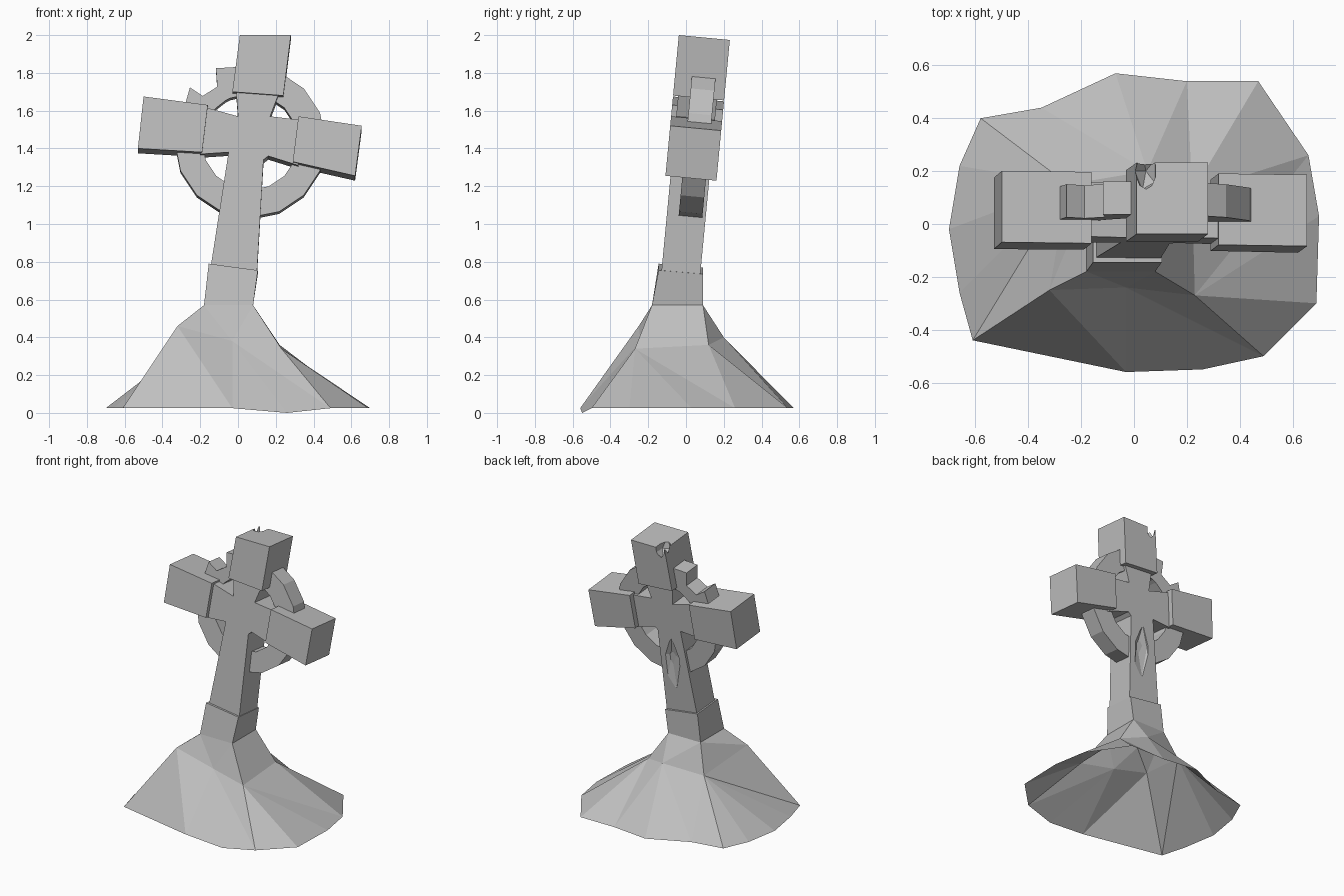
import bpy, bmesh, math
from mathutils import Vector

cube = bpy.data.objects.get("Cube")
if cube:
    bpy.data.objects.remove(cube, do_unlink=True)

# One weathered stone colour
stone = bpy.data.materials.new("grey_stone")
stone.use_nodes = True
colour = (0.52, 0.52, 0.52, 1)
stone.diffuse_color = colour
stone.node_tree.nodes["Principled BSDF"].inputs["Base Color"].default_value = colour

LEAN = 0.095  # backward lean of the whole cross


def make_object(name, verts, faces, closed=True):
    mesh = bpy.data.meshes.new(name)
    mesh.from_pydata(verts, [], faces)
    if closed:
        bm = bmesh.new()
        bm.from_mesh(mesh)
        bmesh.ops.recalc_face_normals(bm, faces=bm.faces)
        bm.to_mesh(mesh)
        bm.free()
    mesh.materials.append(stone)
    obj = bpy.data.objects.new(name, mesh)
    bpy.context.collection.objects.link(obj)
    return obj


def leaning(x, z, front, depth):
    """Point on a leaning slab; depth runs backwards and slightly down."""
    return (x, front + depth + LEAN * (z - 1.4), z - LEAN * depth)


def slab(name, outline, front, depth):
    n = len(outline)
    verts = [leaning(x, z, front, d) for d in (0, depth) for x, z in outline]
    faces = [list(range(n)), list(range(n, 2 * n))]
    faces += [[i, (i + 1) % n, n + (i + 1) % n, n + i] for i in range(n)]
    return make_object(name, verts, faces)


def chip(obj, location, scale):
    """Break a faceted piece of stone out of an object."""
    bpy.ops.mesh.primitive_ico_sphere_add(subdivisions=1, radius=1, location=location)
    cutter = bpy.context.object
    cutter.scale = scale
    cutter.hide_render = True
    cutter.data.materials.append(stone)
    bpy.context.view_layer.update()
    mod = obj.modifiers.new("chip", "BOOLEAN")
    mod.operation, mod.object, mod.solver = "DIFFERENCE", cutter, "EXACT"
    with bpy.context.temp_override(object=obj, active_object=obj):
        bpy.ops.object.modifier_apply(modifier=mod.name)
    bpy.data.objects.remove(cutter, do_unlink=True)


# Earth mound: three rings joined by triangles, open underneath
collar = [(-0.18, -0.18, 0.57), (0.08, -0.18, 0.57), (0.08, 0.09, 0.57), (-0.18, 0.09, 0.57)]
shoulder = [(-0.32, -0.25, 0.46), (-0.03, -0.24, 0.38), (0.23, -0.27, 0.34),
            (0.22, 0.12, 0.36), (0.05, 0.2, 0.4), (-0.25, 0.15, 0.37)]
rim_plan = [(-0.61, -0.44), (-0.03, -0.56), (0.26, -0.55), (0.49, -0.5), (0.69, -0.3),
            (0.7, 0.03), (0.66, 0.26), (0.47, 0.54), (0.2, 0.54), (-0.07, 0.57),
            (-0.35, 0.44), (-0.58, 0.4), (-0.66, 0.22), (-0.7, -0.02), (-0.66, -0.26)]
rim = [(x, y, 0 if (x, y) == (0.26, -0.55) else 0.025) for x, y in rim_plan]


def turn(p):
    """Angle round the shaft, starting at the front right corner."""
    return (math.atan2(p[1] + 0.05, p[0] + 0.05) + math.radians(150)) % math.tau


def zip_rings(inner, outer, first_in, first_out):
    faces, i, j = [], 0, 0
    n, m = len(inner), len(outer)
    while i < n or j < m:
        a, b = first_in + i % n, first_out + j % m
        next_in = turn(inner[(i + 1) % n]) + (math.tau if i + 1 >= n else 0)
        next_out = turn(outer[(j + 1) % m]) + (math.tau if j + 1 >= m else 0)
        if i >= n or (j < m and next_out <= next_in):
            j += 1
            faces.append((a, b, first_out + j % m))
        else:
            i += 1
            faces.append((a, b, first_in + i % n))
    return faces


rings = [sorted(r, key=turn) for r in (collar, shoulder, rim)]
s1, s2 = len(collar), len(collar) + len(shoulder)
make_object("mound", sum(rings, []),
            zip_rings(rings[0], rings[1], 0, s1) + zip_rings(rings[1], rings[2], s1, s2),
            closed=False)

# Plinth growing out of the mound
plinth_top = [(-0.155, -0.145, 0.79), (0.105, -0.145, 0.755),
              (0.105, 0.09, 0.735), (-0.155, 0.09, 0.77)]
make_object("plinth", collar + plinth_top,
            [(0, 1, 2, 3), (4, 5, 6, 7)] +
            [(i, (i + 1) % 4, 4 + (i + 1) % 4, 4 + i) for i in range(4)])

# Shaft with the crossing and the three narrow necks
shaft = slab("shaft_and_crossing",
             [(-0.145, 0.77), (0.1, 0.735), (0.135, 1.34), (0.16, 1.36), (0.32, 1.31),
              (0.34, 1.55), (0.17, 1.57), (0.22, 1.7), (-0.01, 1.71), (0.0, 1.57),
              (-0.18, 1.62), (-0.2, 1.37), (-0.05, 1.38)], -0.068, 0.205)
chip(shaft, (0.03, 0.125, 1.04), (0.075, 0.04, 0.25))

# Heavy blocks at the ends of the necks
blocks = {
    "left_arm_block": [(0.29, 1.33), (0.62, 1.255), (0.655, 1.52), (0.32, 1.57)],
    "right_arm_block": [(-0.53, 1.4), (-0.19, 1.38), (-0.16, 1.63), (-0.5, 1.675)],
    "top_block": [(-0.03, 1.7), (0.24, 1.68), (0.28, 2.0), (0.01, 2.0)],
}
made = {name: slab(name, outline, -0.095, 0.27) for name, outline in blocks.items()}
chip(made["top_block"], (0.045, 0.2, 1.98), (0.045, 0.08, 0.09))

# Stone ring with a piece broken from its upper right
steps = [(a * 22.5, 0.4) for a in range(16) if not 4 < a < 7]
steps += [(115, 0.43), (121, 0.34), (136, 0.35), (138, 0.43), (149, 0.4)]
verts, faces = [], []
for angle, radius in sorted(steps):
    c, s = math.cos(math.radians(angle)), math.sin(math.radians(angle))
    for r, d in ((0.255, 0), (radius, 0), (radius, 0.125), (0.255, 0.125)):
        verts.append(leaning(0.065 + r * c, 1.435 + r * s, -0.005, d))
n = len(steps)
for i in range(n):
    a, b = 4 * i, 4 * ((i + 1) % n)
    faces += [(a + k, a + (k + 1) % 4, b + (k + 1) % 4, b + k) for k in range(4)]
make_object("ring", verts, faces)
